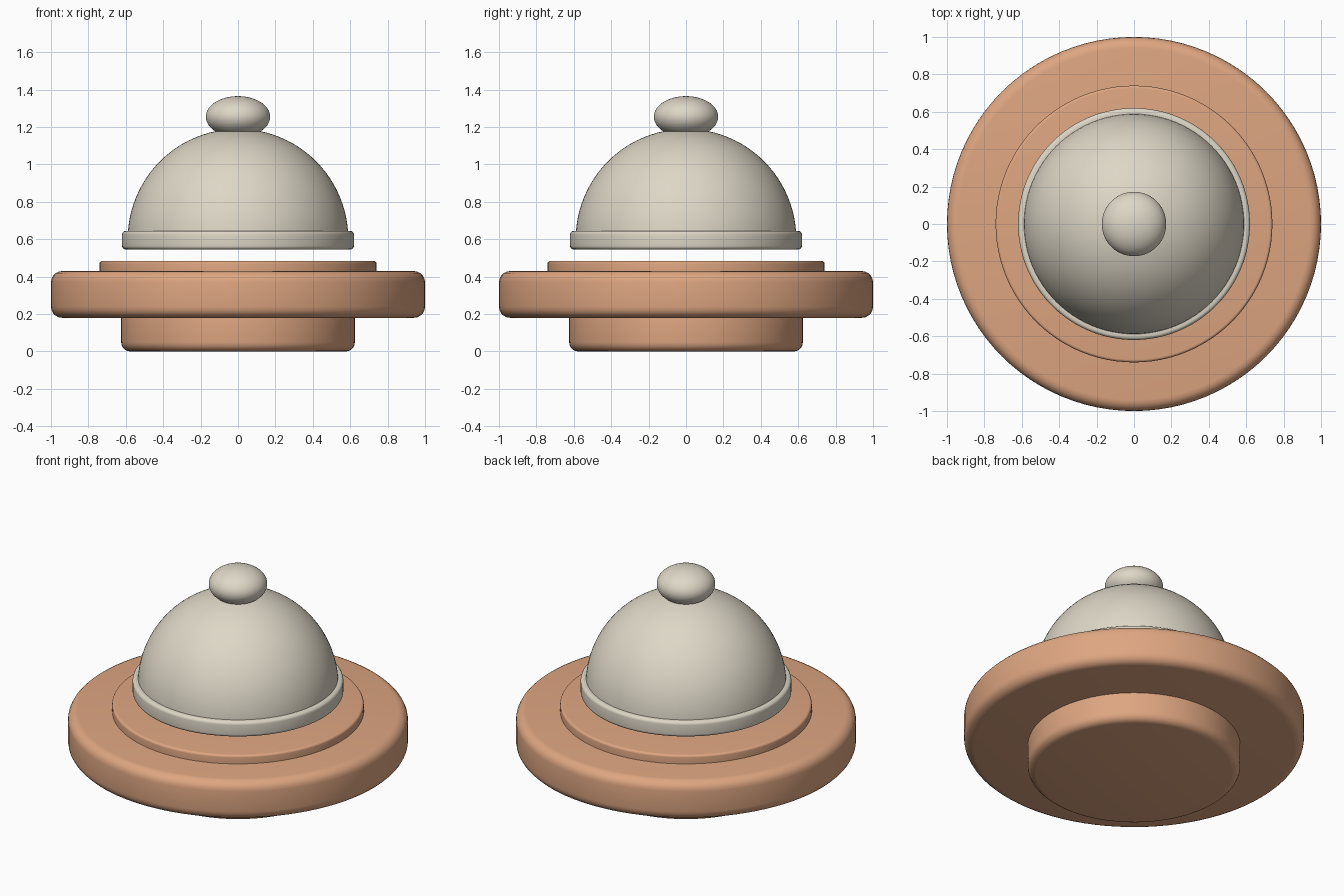
import bpy
import math

cube = bpy.data.objects.get("Cube")
if cube:
    bpy.data.objects.remove(cube, do_unlink=True)


def make_material(name, rgb):
    mat = bpy.data.materials.new(name)
    mat.use_nodes = True
    mat.diffuse_color = (*rgb, 1)
    mat.node_tree.nodes["Principled BSDF"].inputs["Base Color"].default_value = (*rgb, 1)
    return mat


terracotta = make_material("terracotta", (0.73, 0.38, 0.22))
cream = make_material("cream", (0.73, 0.68, 0.57))


def finish(name, mat):
    obj = bpy.context.object
    obj.name = name
    obj.data.materials.append(mat)
    bpy.ops.object.shade_smooth_by_angle(angle=math.radians(40))
    return obj


def disc(name, radius, bottom, top, bevel, mat):
    """Upright cylinder with softly rounded rims."""
    bpy.ops.mesh.primitive_cylinder_add(
        vertices=96, radius=radius, depth=top - bottom,
        location=(0, 0, (bottom + top) / 2))
    mod = bpy.context.object.modifiers.new("rounded_rim", "BEVEL")
    mod.width = bevel
    mod.segments = 5
    mod.limit_method = "ANGLE"
    mod.angle_limit = math.radians(40)
    bpy.ops.object.modifier_apply(modifier=mod.name)
    return finish(name, mat)


def ball(name, z, radius, height, mat):
    """Sphere scaled to the given half height."""
    bpy.ops.mesh.primitive_uv_sphere_add(
        segments=96, ring_count=48, radius=radius, location=(0, 0, z))
    obj = bpy.context.object
    for v in obj.data.vertices:
        v.co.z *= height / radius
    return finish(name, mat)


# Stepped base
disc("foot", 0.625, 0.0, 0.24, 0.05, terracotta)
disc("base_plate", 1.0, 0.18, 0.43, 0.06, terracotta)
disc("raised_disc", 0.74, 0.38, 0.485, 0.015, terracotta)

# Floating domed push button
disc("button_rim", 0.62, 0.545, 0.645, 0.02, cream)
dome = ball("dome", 0.6, 0.59, 0.59, cream)
for v in dome.data.vertices:
    v.co.z = max(v.co.z, 0)
ball("knob", 1.255, 0.172, 0.11, cream)
